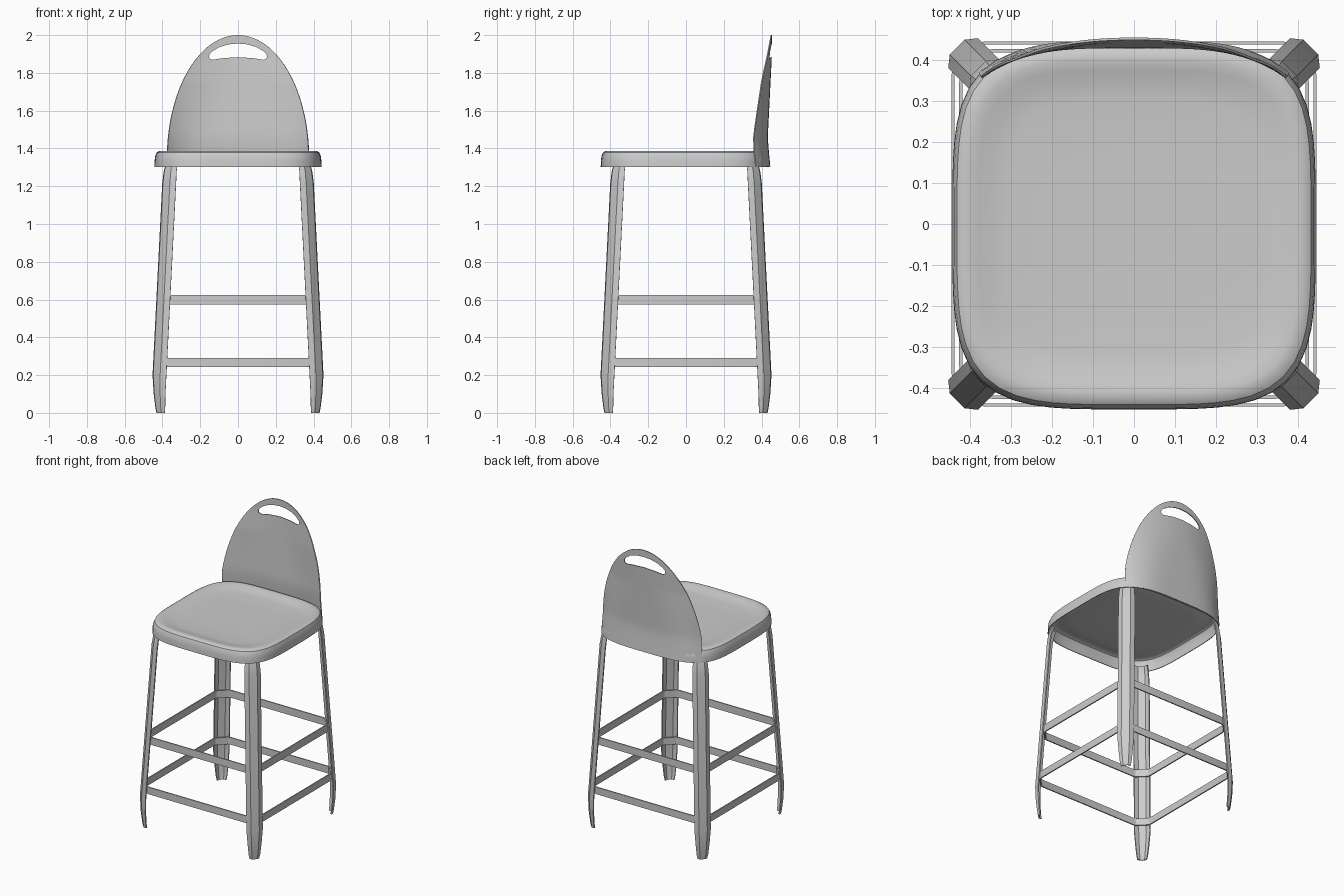
import bpy, bmesh, math
from mathutils import Vector

if "Cube" in bpy.data.objects:
    bpy.data.objects.remove(bpy.data.objects["Cube"])


def make(name, rings, close=True, cap=False, thick=0.006, offset=0, angle=30):
    """Loft a list of point rings into a thin sheet-metal shell."""
    bm = bmesh.new()
    vr = [[bm.verts.new(p) for p in r] for r in rings]
    n = len(vr[0])
    for a, b in zip(vr, vr[1:]):
        for i in range(n if close else n - 1):
            j = (i + 1) % n
            bm.faces.new((a[i], a[j], b[j], b[i]))
    if cap:
        bm.faces.new(vr[-1])
    bmesh.ops.recalc_face_normals(bm, faces=bm.faces)
    me = bpy.data.meshes.new(name)
    bm.to_mesh(me)
    bm.free()
    ob = bpy.data.objects.new(name, me)
    bpy.context.collection.objects.link(ob)
    mod = ob.modifiers.new("thickness", 'SOLIDIFY')
    mod.thickness = thick
    mod.offset = offset
    bpy.context.view_layer.objects.active = ob
    ob.select_set(True)
    bpy.ops.object.modifier_apply(modifier=mod.name)
    bpy.ops.object.shade_smooth_by_angle(angle=math.radians(angle))
    ob.select_set(False)
    return ob


def lerp_table(table, t):
    """Piecewise-linear lookup in [(key, value), ...]."""
    for (a, va), (b, vb) in zip(table, table[1:]):
        if t <= b:
            f = max(0, (t - a) / (b - a))
            return va + (vb - va) * f
    return table[-1][1]


# Seat: rounded-square pan with a skirt and a shallow dish
def seat_ring(s, z, n=4.1, count=72):
    pts = []
    for i in range(count):
        a = 2 * math.pi * i / count
        c, k = math.cos(a), math.sin(a)
        r = (abs(c) ** n + abs(k) ** n) ** (-1 / n)
        pts.append((0.44 * s * r * c, 0.443 * s * r * k - 0.006, z))
    return pts


seat_profile = [(1.0, 1.303), (0.998, 1.335), (0.99, 1.36), (0.975, 1.377),
                (0.95, 1.384), (0.91, 1.385), (0.86, 1.38), (0.79, 1.371),
                (0.7, 1.367), (0.4, 1.365), (0.1, 1.365)]
make("seat", [seat_ring(s, z) for s, z in seat_profile], cap=True, thick=0.005)

# Backrest: arched curved sheet with a bean-shaped hand slot
CENTRE = Vector((0, 1.915))
arch = [(0.375 * math.sin(a), 1.35 + 0.65 * math.cos(a))
        for a in (math.pi / 2 * i / 40 for i in range(41))]
arch += [(0.375, 1.305), (0, 1.305)]
slot = [(0, 1.955), (0.05, 1.951), (0.1, 1.936), (0.135, 1.915), (0.15, 1.9),
        (0.155, 1.887), (0.15, 1.874), (0.135, 1.869), (0.08, 1.878), (0, 1.883)]


def ray_hit(half_outline, a):
    """Distance-cast from CENTRE to a half outline (x >= 0)."""
    d = Vector((math.cos(a), math.sin(a)))
    for p, q in zip(half_outline, half_outline[1:]):
        p, q = Vector(p) - CENTRE, Vector(q) - CENTRE
        cp, cq = d.cross(p), d.cross(q)
        if cp >= -1e-7 and cq <= 1e-7:
            return CENTRE + p.lerp(q, cp / (cp - cq))
    return Vector(half_outline[-1])


def bend(p):
    """Place a flat backrest point on the curved back surface."""
    x, z = p
    yc = lerp_table([(1.3, 0.444), (1.39, 0.435), (1.46, 0.430),
                     (1.88, 0.451), (2.0, 0.451)], z)
    power = lerp_table([(1.4, 4.0), (1.75, 2.2)], z)
    return (x, yc - 0.076 * (abs(x) / 0.375) ** power, z)


corner = math.atan2(1.305 - CENTRE.y, 0.375)
angles = [math.pi / 2 + (corner - math.pi / 2) * i / 60 for i in range(60)]
angles += [corner + (-math.pi / 2 - corner) * i / 14 for i in range(15)]
inner = [ray_hit(slot, a) for a in angles]
outer = [ray_hit(arch, a) for a in angles]
outer[60] = Vector((0.375, 1.305))
for loop in (inner, outer):
    loop[0].x = loop[-1].x = 0
    loop += [Vector((-p.x, p.y)) for p in loop[-2:0:-1]]
STEPS = 16
make("backrest", [[bend(p.lerp(q, k / STEPS)) for p, q in zip(inner, outer)]
                  for k in range(STEPS + 1)], thick=0.006)

# Legs: folded channels facing the corners, tapered at the foot
# (height, diagonal distance of the ridge, half width)
leg_stations = [(0.0, 0.588, 0.028), (0.03, 0.593, 0.034), (0.1, 0.601, 0.041),
                (0.2, 0.605, 0.049), (1.22, 0.532, 0.049), (1.28, 0.523, 0.045),
                (1.33, 0.506, 0.040)]


def leg(name, sx, sy):
    rings = []
    for z, d, w in leg_stations:
        fold = 0.40 * w
        ring = []
        for u, v in ((-w, d - fold), (-0.5 * w, d), (0.5 * w, d), (w, d - fold)):
            ring.append((sx * (v + u) / math.sqrt(2), sy * (v - u) / math.sqrt(2), z))
        rings.append(ring)
    make(name, rings, close=False, thick=0.008)


for side, sx in (("left", -1), ("right", 1)):
    for end, sy in (("front", -1), ("back", 1)):
        leg(f"{end}_{side}_leg", sx, sy)


# Rungs: two flat bands running round inside the legs
def rung_band(name, half, cut, z0, z1):
    b = 0.012
    quarter = [(half, cut - b), (half - 0.004, cut + b * 0.6),
               (cut + b * 0.6, half - 0.004), (cut - b, half)]
    loop = []
    for k in range(4):
        c, s = round(math.cos(k * math.pi / 2)), round(math.sin(k * math.pi / 2))
        loop += [(x * c - y * s, x * s + y * c) for x, y in quarter]
    make(name, [[(x, y, z) for x, y in loop] for z in (z0, z1)], thick=0.008)


rung_band("lower_rung_band", 0.441, 0.373, 0.243, 0.291)
rung_band("upper_rung_band", 0.422, 0.356, 0.573, 0.623)
